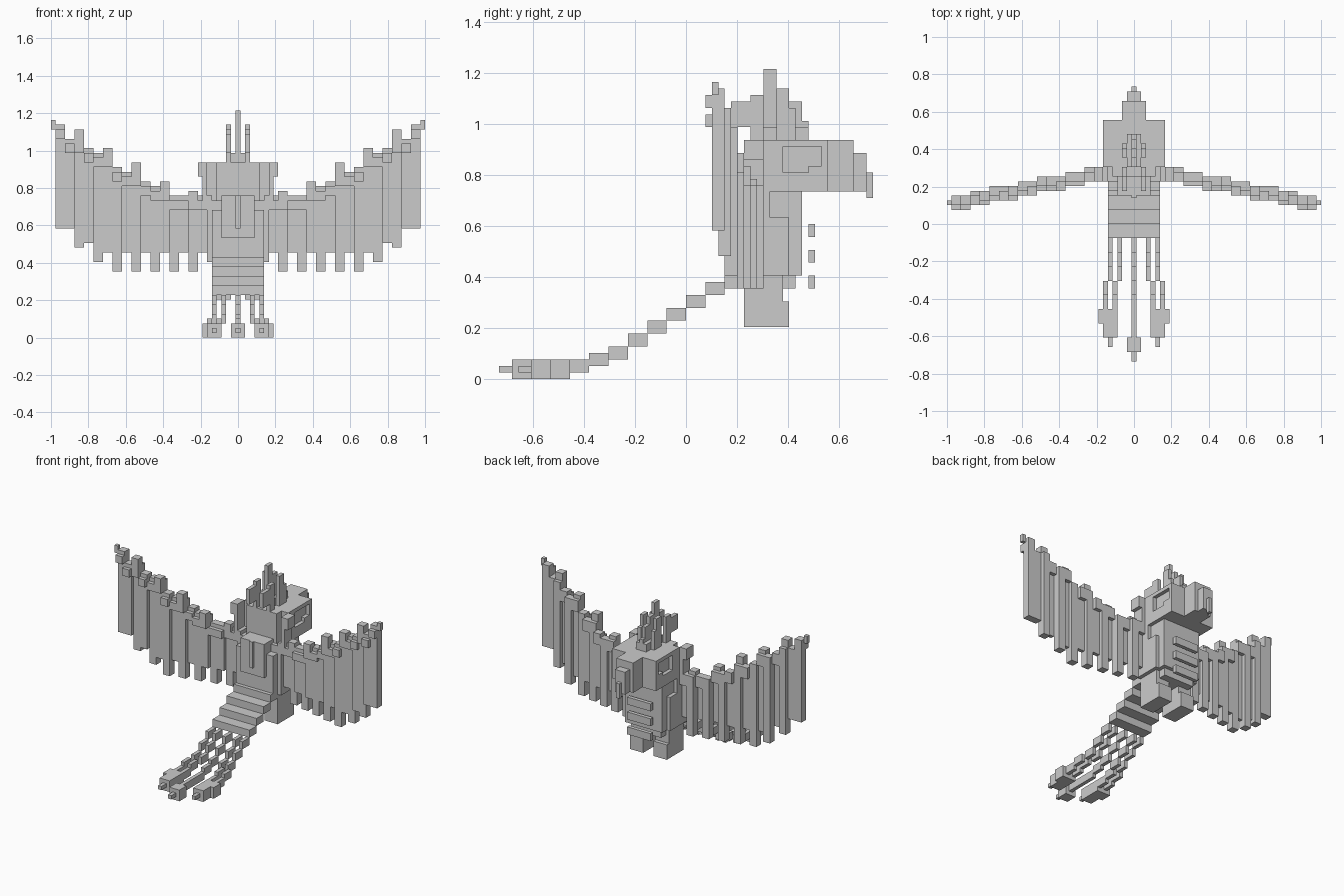
import bpy
import bmesh

cube = bpy.data.objects.get("Cube")
if cube:
    bpy.data.objects.remove(cube, do_unlink=True)

U = 2 / 79  # edge of one block

grey = bpy.data.materials.new("plain_grey")
grey.use_nodes = True
colour = (0.6, 0.6, 0.6, 1)
grey.diffuse_color = colour
grey.node_tree.nodes["Principled BSDF"].inputs["Base Color"].default_value = colour


def part(name, boxes, mirror=False):
    """Build one object from boxes (x0, x1, y0, y1, z0, z1) in block units."""
    bm = bmesh.new()
    for x0, x1, y0, y1, z0, z1 in boxes:
        verts = bmesh.ops.create_cube(bm, size=1)["verts"]
        for v in verts:
            v.co.x = (x1 if v.co.x > 0 else x0) * U
            v.co.y = (y1 if v.co.y > 0 else y0) * U
            v.co.z = (z1 if v.co.z > 0 else z0) * U
    mesh = bpy.data.meshes.new(name)
    bm.to_mesh(mesh)
    bm.free()
    mesh.materials.append(grey)
    obj = bpy.data.objects.new(name, mesh)
    bpy.context.collection.objects.link(obj)
    if mirror:
        mod = obj.modifiers.new("mirror", 'MIRROR')
        mod.use_mirror_merge = False


def mid(half, y0, y1, z0, z1):
    """Box centred on x = 0."""
    return (-half, half, y0, y1, z0, z1)


# Torso, back plates and collar
part("torso", [mid(5.5, 9, 18, 16, 29), mid(6.5, 9, 16, 16, 25),
               mid(4.5, 12, 17, 14, 16)])
part("back_plate", [mid(5.5, 7, 9, 16, 27), mid(3.5, 6, 7, 21, 28)])
part("collar", [mid(3.5, 7, 11, 28, 30), mid(.5, 5.5, 6, 23, 30),
                mid(2.5, 6, 7, 23, 30)])
part("collar_tab", [(2.5, 3.5, 6, 9, 25, 30)], True)
part("chest_bars", [mid(3.5, 19, 20, z, z + 2) for z in (14, 18, 22)])
part("leg", [(1.5, 5.5, 9, 15, 8, 16), (1.5, 5.5, 15, 16, 8, 12)], True)

# Head with framed eye recesses
part("head", [mid(5.5, 12, 22, 29, 37), mid(4.5, 10, 12, 29, 37),
              mid(1.5, 12, 19, 37, 39)])
part("eye_frame", [(5.5, 6.5, 12, 15, 29, 37), (5.5, 6.5, 21, 22, 29, 37),
                   (5.5, 6.5, 15, 21, 29, 32), (5.5, 6.5, 15, 21, 36, 37),
                   (5.5, 6.5, 19, 21, 32, 33)], True)
part("ear_tuft", [(6.5, 8.5, 9, 12, 34, 37), (6.5, 7.5, 9, 12, 29, 34)], True)
part("beak", [mid(2.5, 22, 26, 29, 37), mid(1.5, 26, 28, 29, 35),
              mid(.5, 28, 29, 28, 32)])

# Crest
part("centre_crest", [mid(.5, 12, 14, 39, 48), mid(.5, 14, 16, 39, 45),
                      mid(.5, 16, 18, 39, 43), mid(.5, 18, 19, 37, 40)])
part("side_crest", [(1.5, 2.5, 14, 16, 37, 45), (1.5, 2.5, 16, 17, 37, 42),
                    (1.5, 2.5, 10, 12, 37, 44), (1.5, 2.5, 7, 10, 39, 43)], True)

# Wings: columns two blocks wide from the tip inward (top, bottom)
tops = [45, 42, 42, 40, 39, 39, 36, 35, 35, 33, 32, 32, 30, 30, 30, 30]
lows = [23, 23, 19, 20, 16, 18] + [14, 18] * 5
fronts = [3, 3, 4, 4, 5, 5, 5, 6, 6, 7, 7, 7, 8, 8, 9, 9]
feathers, arm = [], []
for i, (top, low, f) in enumerate(zip(tops, lows, fronts)):
    x1 = 38.5 - 2 * i
    x0 = x1 - 2
    long_one = i < 2 or i % 2 == 0
    feathers.append((x0, x1, f + 1, f + (3 if long_one else 2), low, top - 2))
    arm.append((x0, x1, f + 1, f + 3, top - 3, top))
    arm.append((x0, x1, f, f + 1, top - 3, top - 1))
part("wing_feathers", feathers, True)
part("wing_arm", arm + [(5.5, 6.5, 9, 13, 18, 30)], True)
knobs = [(x, f, z) for x, f, z in zip(range(33, 8, -6), (4, 5, 6, 7, 9),
                                      (44, 40, 37, 33, 31))]
part("wing_knobs", [(x - .5, x + 1.5, f, f + 2, z - 3, z) for x, f, z in knobs]
     + [(38.5, 39.5, 4, 5, 44, 46)], True)

# Tail: wide stepped base, then narrow feather steps
part("tail_base", [mid(5.5, 3 - 3 * k, 6 - 3 * k, 13 - 2 * k, 15 - 2 * k)
                   for k in range(-1, 3)])
steps = [(3 - 3 * k, 6 - 3 * k, 13 - 2 * k, 15 - 2 * k) for k in range(3, 6)]
lower = [(-15, -12, 2, 4), (-18, -15, 1, 3)]
part("centre_tail_feather",
     [mid(.5, *s) for s in steps + lower + [(-24, -18, 1, 3)]]
     + [mid(1.5, -27, -24, 0, 3), mid(.5, -29, -27, 1, 2)])
part("side_tail_feather",
     [(x, x + 1, *s) for x in (2.5, 4.5) for s in steps]
     + [(x, x + 1, *s) for x in (3.5, 5.5) for s in lower]
     + [(3.5, 7.5, -21, -18, 0, 3), (3.5, 6.5, -24, -21, 0, 3),
        (4.5, 5.5, -26, -24, 1, 2)], True)
